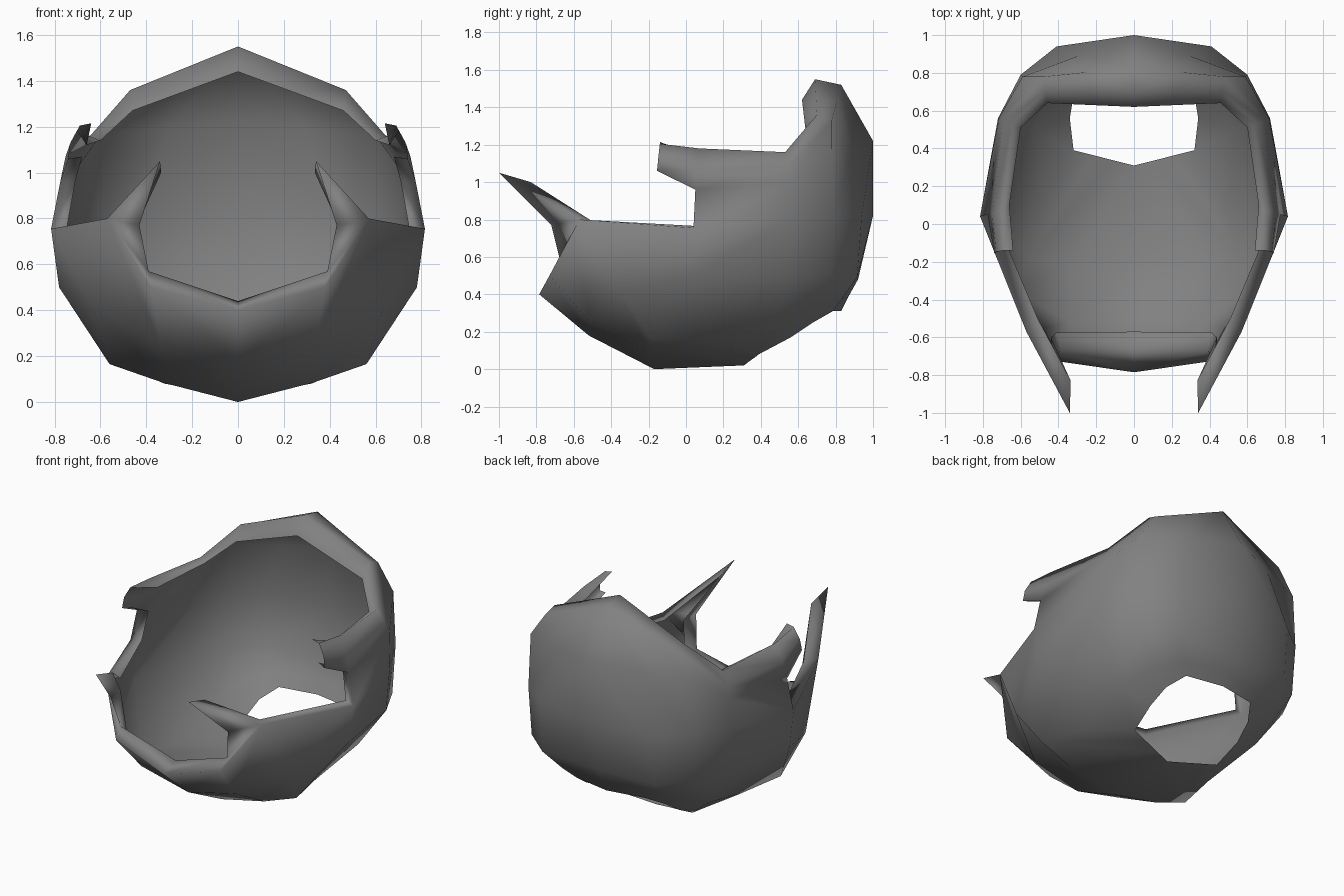
import bpy, bmesh, math
from mathutils import Vector as V

if "Cube" in bpy.data.objects:
    bpy.data.objects.remove(bpy.data.objects["Cube"])

bm = bmesh.new()
cache = {}


def vert(p):
    key = tuple(round(c, 3) for c in p)
    if key not in cache:
        cache[key] = bm.verts.new(key)
    return cache[key]


def face(*pts):
    vs = []
    for p in pts:
        v = vert(p)
        if v not in vs:
            vs.append(v)
    if len(vs) > 2:
        bm.faces.new(vs)


def bridge(a, b):
    """Join two rings of points with quads."""
    for i in range(len(a) - 1):
        face(a[i], a[i + 1], b[i + 1], b[i])


def ring(*pts):
    return [V(p) for p in pts]


def mix(a, b, t=0.5):
    return a.lerp(b, t)


# Bowl: half rings from front centre round to back centre, hole edge first
hole = ring((0, .31, .02), (.32, .39, .08), (.34, .56, .17),
            (.32, .68, .25), (.25, .785, .31), (0, .83, .31))
hole[1:1] = [mix(hole[0], hole[1], .33), mix(hole[0], hole[1], .67)]
low = ring((0, -.17, 0), (.33, -.2, .085), (.56, -.19, .165), (.48, .12, .145),
           (.53, .5, .25), (.45, .70, .33), (.32, .83, .37), (0, .87, .39))
mid = ring((0, -.52, .18), (.34, -.52, .26), (.63, -.35, .41), (.78, .03, .5),
           (.70, .55, .5), (.59, .77, .5), (.41, .915, .49), (0, .92, .48))
rim = ring((0, -.785, .40), (.38, -.73, .5), (.57, -.57, .80), (.815, .04, .755),
           (.72, .56, .8), (.60, .79, .82), (.41, .94, .82), (0, 1, .82))
for a, b in ((hole, low), (low, mid), (mid, rim)):
    bridge(a, b)

# Raised back and side tabs: tab end, notch, side, corner, back centre
wall = ring((.74, -.155, 1.06), (.775, .05, .96), (.715, .56, 1.0),
            (.59, .78, 1.17), (0, 1, 1.22))
crest = ring((.69, -.14, 1.205), (.70, .07, 1.18), (.645, .53, 1.16),
             (.47, .70, 1.36), (0, .69, 1.55))
curl = ring((.64, -.14, 1.215), (.66, .10, 1.12), (.60, .51, 1.14),
            (.46, .64, 1.27), (0, .62, 1.44))
shoulder = [mix(w, c) + V((.015, 0, 0)) for w, c in zip(wall[:3], crest[:3])]
shoulder += ring((.48, .78, 1.33), (0, .83, 1.52))
for r in (wall, shoulder, crest, curl):
    r.insert(4, mix(r[3], r[4]))
bridge(rim[3:], wall[1:])
bridge(wall, shoulder)
bridge(shoulder, crest)
bridge(crest, curl)

# Folded edge along the side opening, the notch and under the tab
side_in = ring((.51, -.50, .79), (.745, .06, .765), (.71, .08, .96), (.68, -.13, 1.07))
bridge([rim[2], rim[3], wall[1], wall[0]], side_in)

# Front lip curling into the opening
lip_edge = ring((0, -.65, .44), (.39, -.67, .57), (.43, -.72, .77))
lip_in = ring((0, -.57, .35), (.41, -.575, .49), (.44, -.60, .77))
bridge(rim[:2], lip_edge[:2])
bridge(lip_edge, lip_in)
face(rim[1], rim[2], lip_edge[2], lip_edge[1])

# Forward spike at each side of the face opening
tip, ridge = V((.34, -1, 1.05)), V((.335, -.83, 1.0))
face(lip_edge[2], rim[2], tip)
face(rim[2], side_in[0], ridge, tip)
face(tip, ridge, lip_in[2], lip_edge[2])

# Finish the half shell with outward normals, then mirror it
bmesh.ops.recalc_face_normals(bm, faces=bm.faces[:])
probe = min(bm.faces, key=lambda f: f.calc_center_median().z)
if probe.normal.z > 0:
    bmesh.ops.reverse_faces(bm, faces=bm.faces[:])
for f in bm.faces:
    f.smooth = True
me = bpy.data.meshes.new("open_shell")
bm.to_mesh(me)
bm.free()

grey = bpy.data.materials.new("mid_grey")
grey.diffuse_color = (.22, .22, .22, 1)
grey.use_nodes = True
grey.node_tree.nodes["Principled BSDF"].inputs["Base Color"].default_value = grey.diffuse_color
me.materials.append(grey)
shell = bpy.data.objects.new("open_shell", me)
bpy.context.collection.objects.link(shell)
mirror = shell.modifiers.new("mirror", 'MIRROR')
mirror.use_clip = True
mirror.merge_threshold = 0.001
